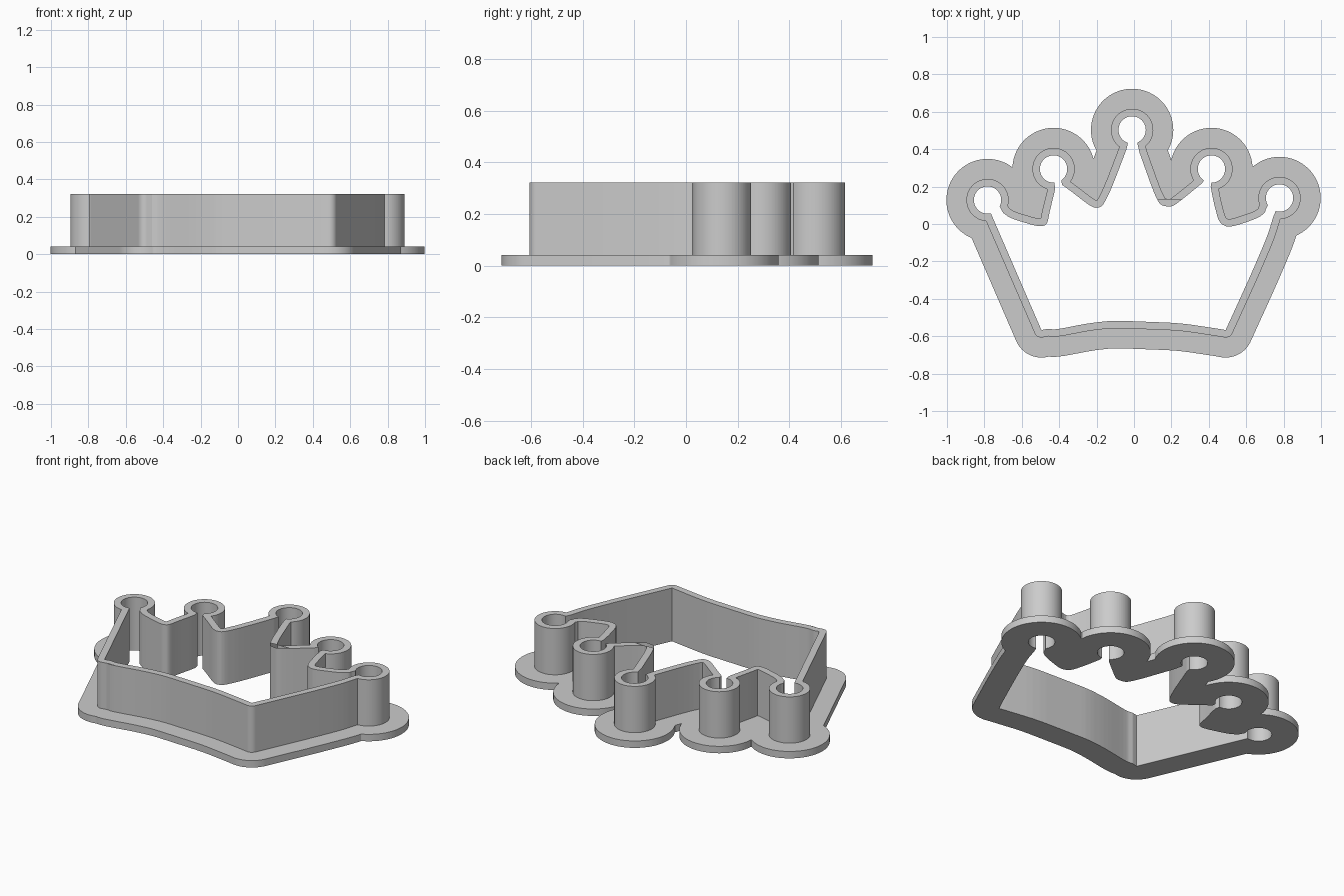
import bpy, bmesh, math
from mathutils import Vector

cube = bpy.data.objects.get("Cube")
if cube:
    bpy.data.objects.remove(cube, do_unlink=True)

BORE, WALL, FLANGE = 0.073, 0.04, 0.147
BASE_TOP, WALL_TOP = 0.042, 0.322
STEP = 0.008

grey = bpy.data.materials.new("light grey plastic")
grey.use_nodes = True
colour = (0.6, 0.6, 0.6, 1)
grey.diffuse_color = colour
grey.node_tree.nodes["Principled BSDF"].inputs["Base Color"].default_value = colour


def soften(points, rounds=2):
    """Round the inner corners of an open path, keeping both ends."""
    pts = [Vector(p) for p in points]
    for _ in range(rounds):
        cut = [pts[0]]
        for a, b in zip(pts, pts[1:]):
            cut += [a.lerp(b, 0.2), a.lerp(b, 0.8)]
        pts = cut + [pts[-1]]
    return pts


def pearl(x, y, start, end):
    """Clockwise arc around a pearl, open between the two angles (degrees)."""
    a0, a1 = math.radians(start), math.radians(end - 360)
    return [Vector((x + BORE * math.cos(a), y + BORE * math.sin(a)))
            for a in (a0 + (a1 - a0) * i / 48 for i in range(49))]


def resample(points):
    """Split the closed path into short, even steps."""
    out = []
    for a, b in zip(points, points[1:] + points[:1]):
        n = math.ceil((b - a).length / STEP)
        out += [a.lerp(b, i / n) for i in range(n)]
    return out


def offset(loop, d):
    """Grow a clockwise loop by d with round corners, dropping overlaps."""
    out = []
    n = len(loop)
    for i, p in enumerate(loop):
        before = (p - loop[i - 1]).normalized()
        after = (loop[(i + 1) % n] - p).normalized()
        normal = math.atan2(before.x, -before.y)
        turn = math.atan2(before.x * after.y - before.y * after.x, before.dot(after))
        fan = max(1, math.ceil(abs(turn) / 0.08))
        for k in range(fan):
            a = normal + turn * (k + 0.5) / fan
            q = p + d * Vector((math.cos(a), math.sin(a)))
            if min((q - r).length_squared for r in loop) > (d - 0.001) ** 2:
                if not out or (q - out[-1]).length > 0.002:
                    out.append(q)
    return out


def ring(name, inner, outer, z0, z1):
    """Solid band between two outlines."""
    curve = bpy.data.curves.new(name + "_profile", "CURVE")
    curve.dimensions = "2D"
    curve.fill_mode = "BOTH"
    curve.extrude = (z1 - z0) / 2
    for loop in (outer, inner):
        spline = curve.splines.new("POLY")
        spline.points.add(len(loop) - 1)
        for pt, co in zip(spline.points, loop):
            pt.co = (co.x, co.y, 0, 1)
        spline.use_cyclic_u = True
    temp = bpy.data.objects.new(name + "_profile", curve)
    bpy.context.collection.objects.link(temp)
    bpy.context.view_layer.update()
    mesh = bpy.data.meshes.new_from_object(temp)
    bpy.data.objects.remove(temp, do_unlink=True)
    bm = bmesh.new()
    bm.from_mesh(mesh)
    bmesh.ops.remove_doubles(bm, verts=bm.verts, dist=0.0003)
    bmesh.ops.translate(bm, verts=bm.verts, vec=(0, 0, (z0 + z1) / 2))
    bmesh.ops.recalc_face_normals(bm, faces=bm.faces)
    bm.to_mesh(mesh)
    bm.free()
    mesh.name = name
    mesh.materials.clear()
    mesh.materials.append(grey)
    obj = bpy.data.objects.new(name, mesh)
    bpy.context.collection.objects.link(obj)
    bpy.ops.object.select_all(action="DESELECT")
    obj.select_set(True)
    bpy.context.view_layer.objects.active = obj
    bpy.ops.object.shade_smooth_by_angle(angle=math.radians(30))


# Crown outline, clockwise from the front right corner
path = [Vector((-0.495, -0.567))]
path += pearl(-0.783, 0.128, -76, -28)
path += soften([(-0.70, 0.06), (-0.66, 0.03), (-0.51, -0.015), (-0.465, -0.005),
                (-0.45, 0.07), (-0.42, 0.19), (-0.425, 0.21)])
path += pearl(-0.43, 0.294, -86, -55)
path += soften([(-0.385, 0.21), (-0.33, 0.17), (-0.22, 0.085), (-0.17, 0.09),
                (-0.12, 0.19), (-0.04, 0.40)])
path += pearl(-0.01, 0.503, -108, -68)
path += soften([(0.03, 0.38), (0.105, 0.17), (0.14, 0.10), (0.20, 0.09),
                (0.25, 0.125), (0.36, 0.215)])
path += pearl(0.414, 0.294, -122, -90)
path += soften([(0.41, 0.20), (0.425, 0.12), (0.455, 0.005), (0.51, -0.02),
                (0.66, 0.03), (0.70, 0.06), (0.705, 0.08)])
path += pearl(0.778, 0.139, -148, -106)
path += soften([(0.745, 0.04), (0.715, -0.06), (0.63, -0.26), (0.49, -0.567)])
# Gently arched front edge
path += soften([(0.45, -0.56), (0.25, -0.53), (0.05, -0.522), (-0.11, -0.516),
                (-0.24, -0.53), (-0.42, -0.565), (-0.46, -0.56)])

outline = resample(path)

# Wide flange at the bottom and thin cutting wall above it
ring("base_flange", outline, offset(outline, FLANGE), 0, BASE_TOP)
ring("cutting_wall", outline, offset(outline, WALL), BASE_TOP, WALL_TOP)
